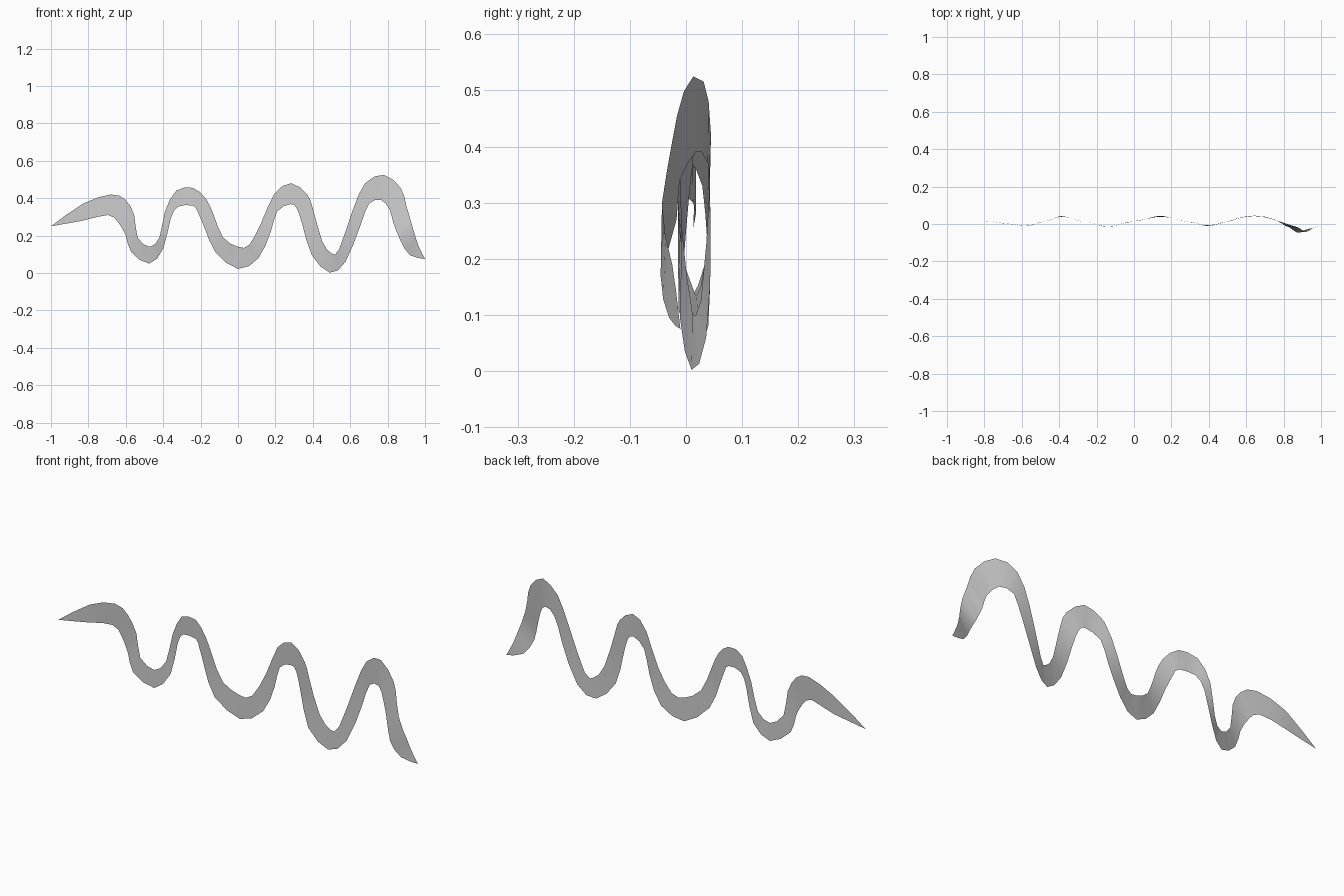
import bpy, bmesh

# Stations along the ribbon: upper edge x, z and lower edge x, z
STATIONS = [
    (-1, .25, -1, .25), (-.83, .37, -.83, .28), (-.68, .42, -.695, .31),
    (-.60, .39, -.64, .27), (-.555, .31, -.60, .20), (-.537, .19, -.57, .11),
    (-.473, .14, -.473, .05), (-.42, .19, -.40, .13), (-.39, .33, -.36, .29),
    (-.33, .44, -.32, .355), (-.24, .455, -.24, .36), (-.17, .395, -.215, .325),
    (-.13, .31, -.18, .245), (-.08, .19, -.12, .11), (0, .14, 0, .022),
    (.06, .15, .11, .08), (.125, .27, .175, .22), (.195, .425, .21, .33),
    (.285, .48, .28, .368), (.37, .42, .315, .345), (.40, .345, .345, .255),
    (.45, .17, .395, .095), (.50, .105, .49, .002), (.54, .125, .575, .06),
    (.615, .34, .655, .255), (.68, .48, .70, .37), (.78, .525, .765, .39),
    (.87, .455, .81, .34), (.90, .36, .83, .27), (.935, .24, .87, .17),
    (.965, .145, .92, .095), (1, .075, 1, .075),
]

# Sideways sway (x, y); the two edges part ways in the twisted right-hand end
SWAY = [(-1, .013), (-.8, .018), (-.68, .002), (-.58, -.012), (-.47, .015),
        (-.39, .042), (-.27, .013), (-.14, -.015), (0, .015), (.14, .043),
        (.29, .012), (.4, -.011), (.49, .01), (.575, .036), (.635, .045),
        (.7, .039)]
SWAY_UPPER = SWAY + [(.78, .013), (.87, -.016), (.92, -.043), (.965, -.018), (1, -.01)]
SWAY_LOWER = SWAY + [(.765, .017), (.82, -.014), (.875, -.046), (.92, -.03), (1, -.01)]


def sway(table, x):
    for (x0, y0), (x1, y1) in zip(table, table[1:]):
        if x <= x1:
            t = (x - x0) / (x1 - x0)
            return y0 + (y1 - y0) * t * t * (3 - 2 * t)
    return table[-1][1]


def midpoint(i):
    """Catmull-Rom midpoint between stations i and i + 1."""
    last = len(STATIONS) - 1
    a, b, c, d = (STATIONS[min(max(k, 0), last)] for k in range(i - 1, i + 3))
    return tuple((9 * (q + r) - p - s) / 16 for p, q, r, s in zip(a, b, c, d))


rows = []
for i, station in enumerate(STATIONS):
    rows.append(station)
    if i < len(STATIONS) - 1:
        rows.append(midpoint(i))

# Wavy ribbon sheet
bm = bmesh.new()
pairs = [(bm.verts.new((ux, sway(SWAY_UPPER, ux), uz)),
          bm.verts.new((lx, sway(SWAY_LOWER, lx), max(lz, 0))))
         for ux, uz, lx, lz in rows]
for (u0, l0), (u1, l1) in zip(pairs, pairs[1:]):
    face = bm.faces.new((u0, l0, l1, u1))
    face.smooth = True
bmesh.ops.remove_doubles(bm, verts=bm.verts, dist=0.001)  # close the pointed tips

mesh = bpy.data.meshes.new("wavy_ribbon")
bm.to_mesh(mesh)
bm.free()
ribbon = bpy.data.objects.new("wavy_ribbon", mesh)
bpy.context.collection.objects.link(ribbon)
